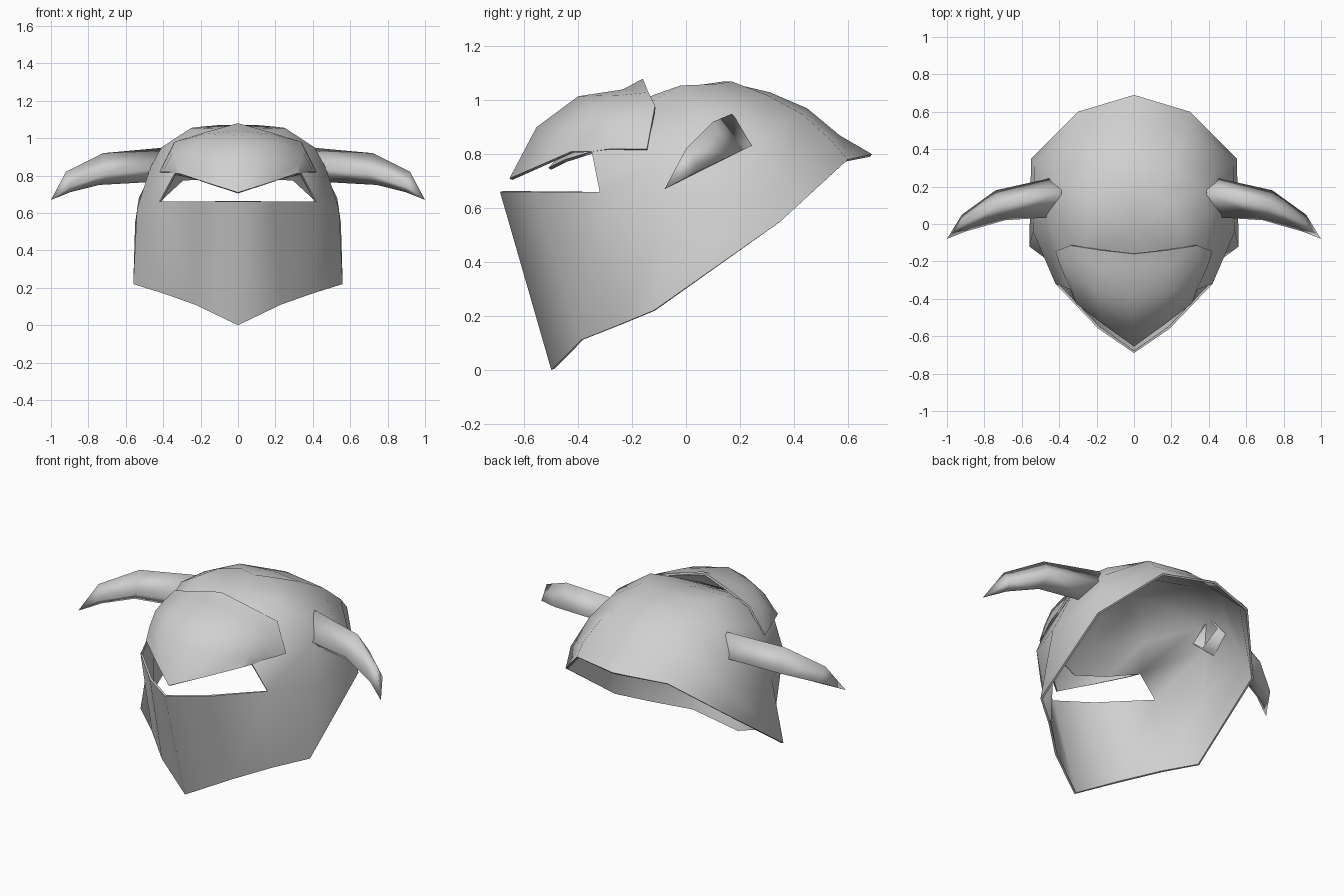
import bpy
import bmesh
from math import radians

cube = bpy.data.objects.get("Cube")
if cube:
    bpy.data.objects.remove(cube, do_unlink=True)

# One plain metal colour for every part
steel = bpy.data.materials.new("plain_grey_metal")
steel.use_nodes = True
steel.diffuse_color = (0.63, 0.63, 0.63, 1.0)
steel.node_tree.nodes["Principled BSDF"].inputs["Base Color"].default_value = steel.diffuse_color


def skin_rows(bm, rows, skip=()):
    """Bridge neighbouring rows of points with faces, leaving skipped cells open."""
    grid = [[bm.verts.new(point) for point in row] for row in rows]
    for r, (low, high) in enumerate(zip(grid, grid[1:])):
        for c in range(len(low) - 1):
            if (r, c) not in skip:
                bm.faces.new((low[c], low[c + 1], high[c + 1], high[c]))
    return grid


def finish(name, bm, thickness, crease):
    """Weld, mirror to the other side, thicken inward and shade."""
    bmesh.ops.remove_doubles(bm, verts=bm.verts[:], dist=0.0005)
    mesh = bpy.data.meshes.new(name)
    bm.to_mesh(mesh)
    bm.free()
    mesh.materials.append(steel)
    part = bpy.data.objects.new(name, mesh)
    bpy.context.collection.objects.link(part)

    bpy.ops.object.select_all(action="DESELECT")
    part.select_set(True)
    bpy.context.view_layer.objects.active = part
    mirror = part.modifiers.new("mirror_sides", "MIRROR")
    mirror.use_clip = True
    shell = part.modifiers.new("wall_thickness", "SOLIDIFY")
    shell.thickness = thickness
    shell.offset = -1
    for modifier_name in ("mirror_sides", "wall_thickness"):
        bpy.ops.object.modifier_apply(modifier=modifier_name)
    bpy.ops.object.shade_smooth_by_angle(angle=radians(crease))


# Helmet shell: rows climb from the lower rim to the crown,
# each running from the front centre round the left side to the back centre
shell_rows = [
    [(0, -.5, 0), (.23, -.39, .11), (.4, -.24, .17), (.56, -.12, .22),
     (.55, .35, .55), (.3, .6, .78), (0, .69, .8)],
    [(0, -.69, .66), (.19, -.56, .66), (.42, -.32, .66), (.54, -.04, .62),
     (.53, .33, .68), (.3, .54, .85), (0, .57, .87)],
    [(0, -.51, .75), (.18, -.45, .78), (.34, -.35, .81), (.47, .05, .84),
     (.44, .28, .86), (.26, .43, .95), (0, .45, .97)],
    [(0, -.38, .89), (.15, -.34, .91), (.28, -.23, .94), (.41, .05, .95),
     (.36, .2, .97), (.2, .3, 1.02), (0, .31, 1.03)],
    [(0, -.17, .99), (.08, -.16, 1), (.16, -.12, 1.02), (.25, -.02, 1.055),
     (.21, .11, 1.06), (.1, .17, 1.07), (0, .14, 1.07)],
]
eye_slit = {(1, 0), (1, 1)}
bm = bmesh.new()
crown_row = skin_rows(bm, shell_rows, eye_slit)[-1]
crown = bm.verts.new((0, -.03, 1.045))
for a, b in zip(crown_row, crown_row[1:]):
    bm.faces.new((a, b, crown))
finish("helmet_shell", bm, 0.012, 80)

# Raised brow plate: rows climb from its pointed lower edge to its back edge,
# each running from the centre ridge outward; the lower side corner is a fan
side_corner = (.31, -.425, .81)
brow_rows = [
    [(0, -.655, .71), (.16, -.54, .76), side_corner, side_corner],
    [(0, -.555, .9), (.19, -.47, .88), (.33, -.36, .87), (.34, -.35, .81)],
    [(0, -.4, 1.015), (.2, -.36, .98), (.35, -.28, .92), (.37, -.28, .82)],
    [(0, -.235, 1.04), (.19, -.23, 1.02), (.35, -.2, .95), (.4, -.21, .82)],
    [(0, -.16, 1.08), (.18, -.14, 1.03), (.34, -.115, .98), (.42, -.145, .82)],
]
bm = bmesh.new()
for low, high in zip(brow_rows, brow_rows[1:]):
    grid = [[bm.verts.new(p) for p in row] for row in (low, high)]
    for c in range(len(low) - 1):
        corners = [grid[0][c], grid[0][c + 1], grid[1][c + 1], grid[1][c]]
        if low[c] == low[c + 1]:
            corners.pop(1)
        bm.faces.new(corners)
finish("brow_plate", bm, 0.012, 75)

# Horns: open four-sided tubes, sections ordered bottom, back, top, front
horn_sections = [
    [(.38, .12, .77), (.38, .26, .84), (.39, .17, .95), (.38, .04, .84)],
    [(.74, .08, .75), (.74, .18, .8), (.72, .1, .92), (.69, .02, .81)],
    [(.9, 0, .71), (.92, .05, .74), (.92, 0, .82), (.9, -.04, .74)],
]
bm = bmesh.new()
rings = skin_rows(bm, [section + section[:1] for section in horn_sections])
tip = bm.verts.new((1, -.08, .67))
for a, b in zip(rings[-1], rings[-1][1:]):
    bm.faces.new((a, b, tip))
finish("horns", bm, 0.01, 125)
